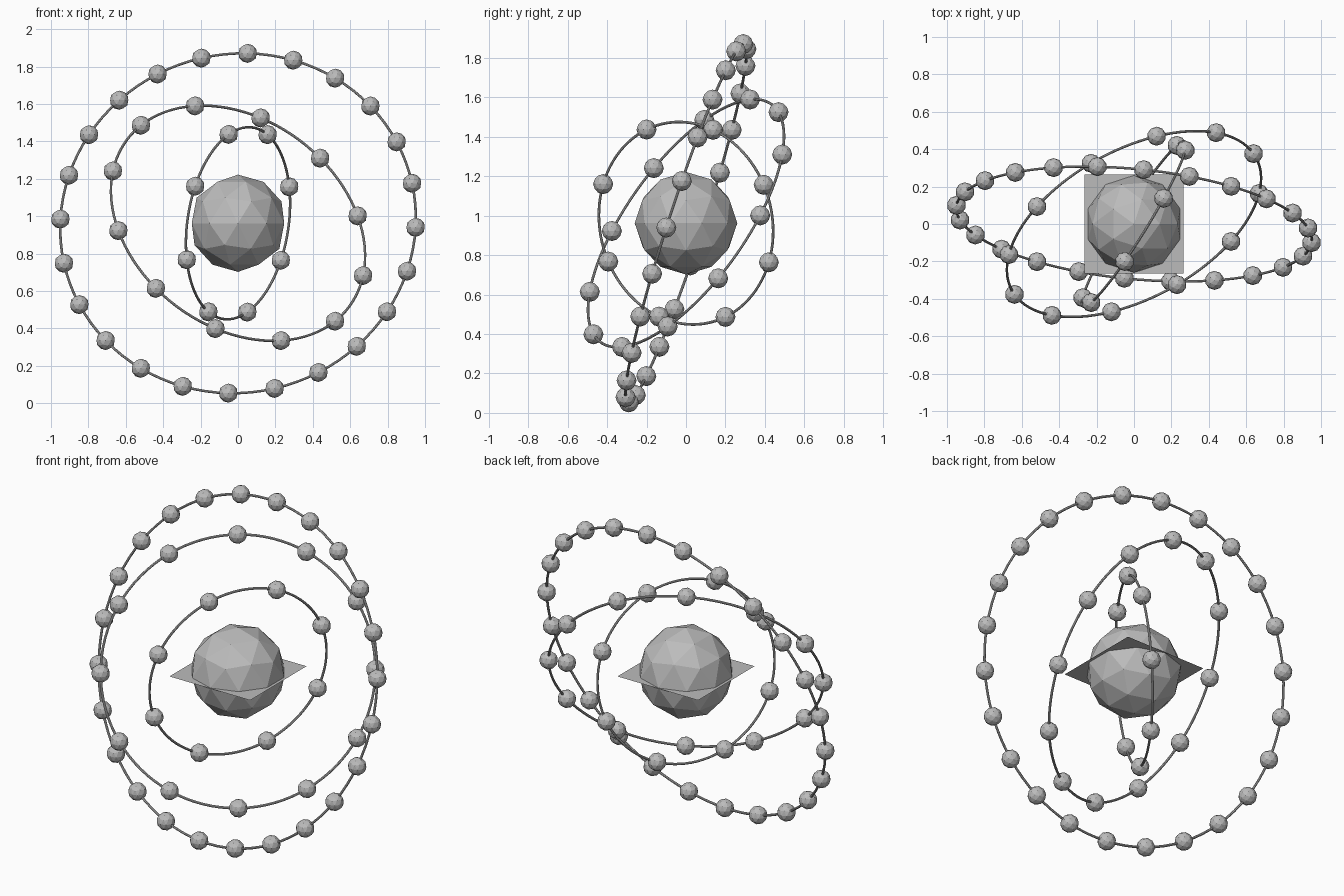
import bpy
import math
from mathutils import Vector, Matrix

if "Cube" in bpy.data.objects:
    bpy.data.objects.remove(bpy.data.objects["Cube"])

CENTRE = Vector((0, 0, 0.962))

grey = bpy.data.materials.new("plain grey")
grey.diffuse_color = (0.5, 0.5, 0.5, 1)
grey.use_nodes = True
grey.node_tree.nodes["Principled BSDF"].inputs["Base Color"].default_value = grey.diffuse_color


def finish(name):
    ob = bpy.context.object
    ob.name = name
    ob.data.materials.append(grey)
    return ob


def ball(name, loc, radius):
    bpy.ops.mesh.primitive_ico_sphere_add(subdivisions=2, radius=radius, location=loc)
    return finish(name)


def orbit(name, first, quarter, radius, count):
    """Wire ring through two perpendicular directions, with evenly spaced beads."""
    u = Vector(first).normalized()
    v = Vector(quarter)
    v = (v - u * v.dot(u)).normalized()
    w = u.cross(v)
    bpy.ops.mesh.primitive_torus_add(major_radius=radius, minor_radius=0.007,
                                     major_segments=96, minor_segments=8)
    ring = finish(name + "_wire")
    ring.matrix_world = Matrix.Translation(CENTRE) @ Matrix((u, v, w)).transposed().to_4x4()
    bpy.ops.object.shade_smooth_by_angle()
    for i in range(count):
        a = math.tau * i / count
        ball(f"{name}_bead_{i}", CENTRE + radius * (u * math.cos(a) + v * math.sin(a)), 0.051)


# Faceted core and the flat square sheet through its middle
ball("core", CENTRE, 0.26)
bpy.ops.mesh.primitive_plane_add(size=0.53, location=CENTRE)
finish("square_sheet")

# Three tilted bead orbits
orbit("outer_orbit", (0.95, -0.10, -0.022), (0.054, 0.29, 0.908), 0.955, 24)
orbit("middle_orbit", (-0.23, 0.325, 0.628), (0.638, 0.377, 0.042), 0.743, 12)
orbit("inner_orbit", (-0.05, -0.20, 0.475), (0.275, 0.395, 0.198), 0.518, 8)
